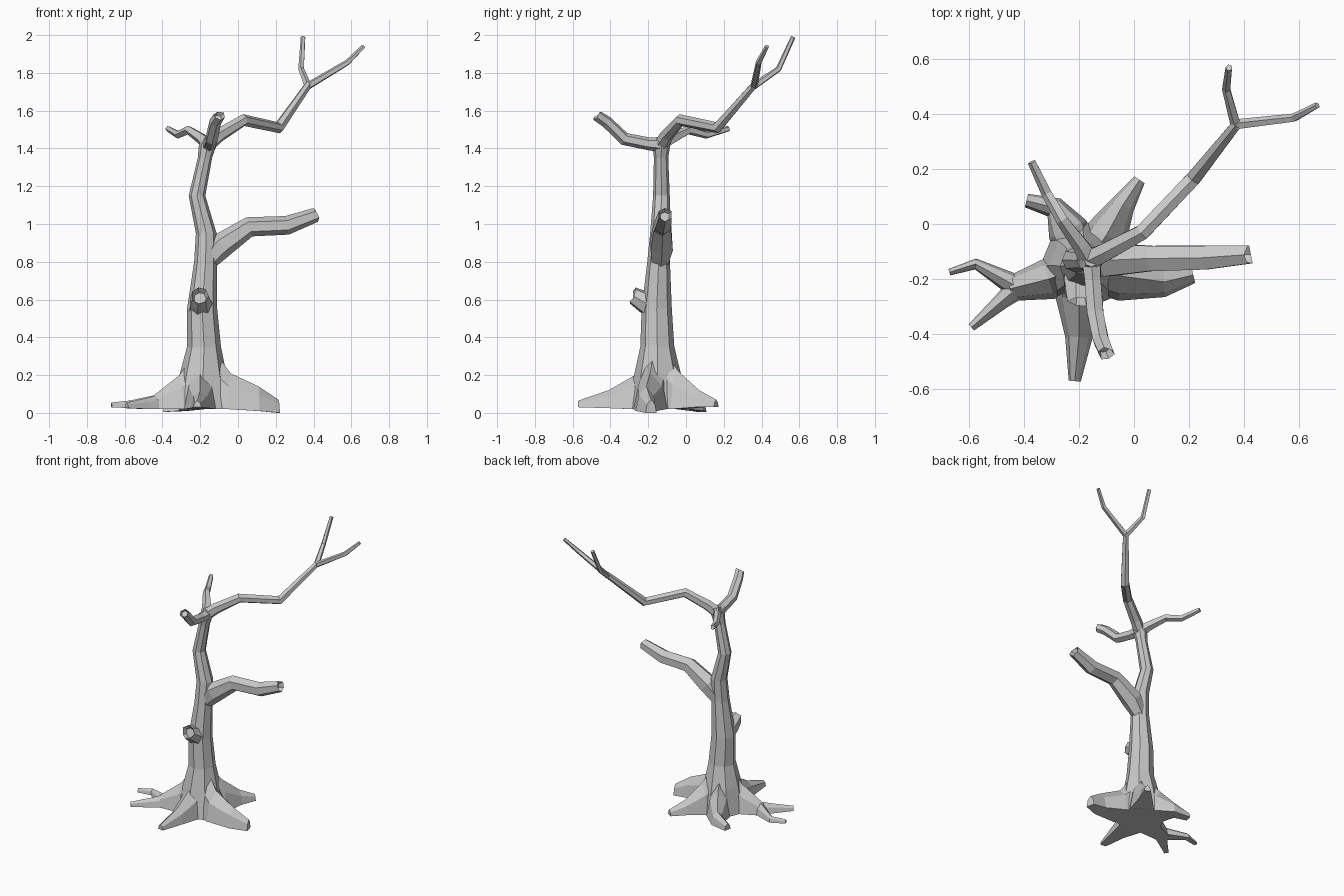
import bpy, random
from math import sin, cos, pi
from mathutils import Vector

random.seed(4)
if "Cube" in bpy.data.objects:
    bpy.data.objects.remove(bpy.data.objects["Cube"], do_unlink=True)

bark = bpy.data.materials.new("grey bark")
bark.use_nodes = True
colour = (0.58, 0.58, 0.58, 1)
bark.diffuse_color = colour
bark.node_tree.nodes["Principled BSDF"].inputs["Base Color"].default_value = colour


def loft(name, rings):
    """Skin a list of equal rings into a closed, flat shaded part."""
    n = len(rings[0])
    verts = [v for ring in rings for v in ring]
    faces = [tuple(reversed(range(n))), tuple(range(len(verts) - n, len(verts)))]
    for k in range(len(rings) - 1):
        for i in range(n):
            a, b = k * n + i, k * n + (i + 1) % n
            faces.append((a, b, b + n, a + n))
    mesh = bpy.data.meshes.new(name)
    mesh.from_pydata(verts, [], faces)
    mesh.materials.append(bark)
    mesh.update()
    obj = bpy.data.objects.new(name, mesh)
    bpy.context.collection.objects.link(obj)
    return obj


def tangents(points):
    """Averaged direction of the path at every point."""
    steps = [(b - a).normalized() for a, b in zip(points, points[1:])]
    return [(steps[max(i - 1, 0)] + steps[min(i, len(steps) - 1)]).normalized()
            for i in range(len(points))]


def branch(name, path, sides=6, broken=0.0):
    """Tapered tube along (x, y, z, radius); broken gives a jagged hollow end."""
    points = [Vector(p[:3]) for p in path]
    rings = []
    for p, t, step in zip(points, tangents(points), path):
        side = t.cross(Vector((0, 0, 1))).normalized()
        up = side.cross(t)
        rings.append([p + step[3] * (side * cos(a) - up * sin(a))
                      for a in (-2 * pi * (i + 0.5) / sides for i in range(sides))])
    if broken:
        t = tangents(points)[-1]
        rings[-1] = [v + t * random.uniform(-broken, broken) * 0.5 for v in rings[-1]]
        rings.append([points[-1].lerp(v, 0.7) - t * broken for v in rings[-1]])
    # ring winding must run counter-clockwise around the path
    a, b = rings[0][0] - points[0], rings[0][1] - points[0]
    if a.cross(b).dot(points[1] - points[0]) < 0:
        rings = [ring[::-1] for ring in rings]
    return loft(name, rings)


def root(name, path):
    """Arched buttress along (x, y, bottom, top, half width)."""
    arch = [(1, 0), (0.72, 0.65), (0, 1), (-0.72, 0.65), (-1, 0)]
    points = [Vector((p[0], p[1], 0)) for p in path]
    rings = []
    for p, t, (_, _, low, high, width) in zip(points, tangents(points), path):
        side = t.cross(Vector((0, 0, 1)))
        rings.append([p + side * width * u + Vector((0, 0, low + (high - low) * v))
                      for u, v in arch])
    rings = [ring[::-1] for ring in rings]
    return loft(name, rings)


# Trunk: horizontal eight sided rings (x, y, z, radius)
trunk = [(-.18, -.15, .02, .16), (-.185, -.15, .2, .125), (-.18, -.152, .35, .09),
         (-.19, -.155, .55, .08), (-.172, -.145, .8, .06), (-.168, -.135, .95, .055),
         (-.217, -.13, 1.15, .044), (-.175, -.132, 1.35, .038),
         (-.16, -.13, 1.42, .047), (-.155, -.13, 1.46, .025)]
loft("trunk", [[Vector((x + r * cos(a), y + r * sin(a), z))
                for a in (2 * pi * i / 8 for i in range(8))] for x, y, z, r in trunk])

# Broken limb and knot stub on the trunk
branch("lower_limb", [(-.18, -.14, .78, .045), (-.09, -.13, .885, .068), (.06, -.125, .985, .053),
                      (.26, -.122, .993, .05), (.425, -.11, 1.053, .038)], 6, .035)
branch("broken_stub", [(-.19, -.15, .55, .075), (-.2, -.225, .59, .058),
                       (-.2, -.28, .62, .046)], 7, .03)

# Crown branches from the fork
branch("front_branch", [(-.155, -.12, 1.42, .04), (-.15, -.2, 1.425, .034), (-.14, -.325, 1.45, .034),
                        (-.12, -.42, 1.54, .032), (-.1, -.468, 1.572, .03)], 6, .025)
branch("back_branch", [(-.16, -.13, 1.42, .04), (-.19, -.08, 1.45, .032), (-.26, .015, 1.497, .024),
                       (-.315, .11, 1.472, .021), (-.37, .225, 1.505, .016)], 5)
branch("long_branch", [(-.16, -.13, 1.42, .04), (-.1, -.1, 1.47, .037), (.03, -.03, 1.55, .032),
                       (.215, .165, 1.51, .031), (.375, .365, 1.74, .02)])
fork = (.37, .36, 1.73, .02)
branch("upright_twig", [fork, (.335, .49, 1.82, .016), (.345, .567, 1.99, .013)], 5)
branch("side_twig", [fork, (.58, .385, 1.855, .016), (.665, .43, 1.94, .012)], 5)

# Spreading roots
root("front_root", [(-.19, -.17, .02, .38, .08), (-.2, -.27, .02, .2, .085),
                    (-.2, -.41, .025, .12, .05), (-.215, -.57, .03, .065, .022)])
root("left_root", [(-.16, -.16, .02, .38, .08), (-.04, -.19, .02, .21, .09),
                   (.11, -.21, .01, .14, .055), (.215, -.185, .0, .07, .03)])
root("back_left_root", [(-.17, -.14, .02, .36, .07), (-.1, -.04, .02, .22, .08),
                        (-.04, .07, .03, .12, .045), (.02, .16, .03, .07, .022)])
root("back_right_root", [(-.2, -.13, .02, .34, .07), (-.24, -.02, .02, .2, .075),
                         (-.29, .06, .01, .1, .04), (-.39, .085, .005, .05, .025)])
root("right_root", [(-.2, -.16, .02, .36, .08), (-.31, -.2, .02, .2, .075),
                    (-.45, -.235, .02, .09, .045)])
root("right_root_front_tip", [(-.41, -.22, .02, .1, .045), (-.48, -.28, .02, .08, .03),
                              (-.59, -.375, .025, .055, .015)])
root("right_root_back_tip", [(-.41, -.235, .02, .1, .045), (-.575, -.145, .025, .065, .02),
                             (-.67, -.175, .03, .055, .012)])
